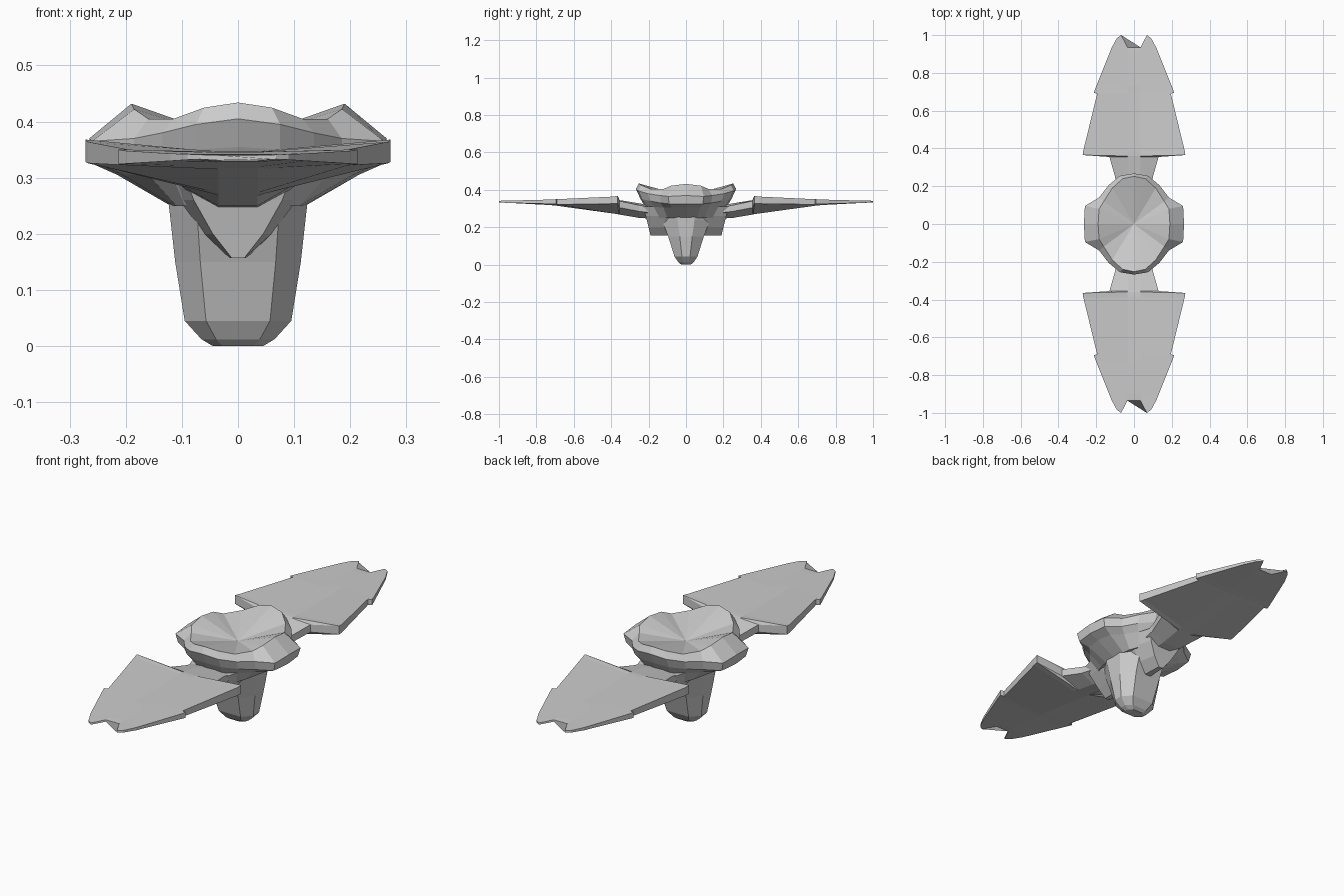
import bpy, bmesh


def finish(name, bm):
    bmesh.ops.remove_doubles(bm, verts=bm.verts, dist=0.0005)
    bmesh.ops.recalc_face_normals(bm, faces=bm.faces)
    me = bpy.data.meshes.new(name)
    bm.to_mesh(me)
    bm.free()
    ob = bpy.data.objects.new(name, me)
    bpy.context.collection.objects.link(ob)
    return ob


def ring_from_quarter(quarter):
    """Mirror a quarter outline (from +x round to +y) into a closed ring."""
    half = quarter + [(-x, y, z) for x, y, z in reversed(quarter) if x > 0]
    return half + [(x, -y, z) for x, y, z in reversed(half) if y > 0]


def loft(name, rings, end_point=None):
    bm = bmesh.new()
    loops = [[bm.verts.new(p) for p in r] for r in rings]
    n = len(loops[0])
    for a, b in zip(loops, loops[1:]):
        for i in range(n):
            j = (i + 1) % n
            bm.faces.new((a[i], a[j], b[j], b[i]))
    bm.faces.new(loops[0])
    if end_point:
        c = bm.verts.new(end_point)
        for i in range(n):
            bm.faces.new((loops[-1][i], loops[-1][(i + 1) % n], c))
    else:
        bm.faces.new(loops[-1])
    return finish(name, bm)


# Tapered stem, wider across x than y
def stem_ring(hx, hy, z):
    return ring_from_quarter([(hx, 0.35 * hy, z), (0.6 * hx, hy, z)])


loft("stem", [stem_ring(*s) for s in (
    (0.045, 0.025, 0.0), (0.065, 0.04, 0.012), (0.095, 0.062, 0.045),
    (0.112, 0.095, 0.15), (0.122, 0.13, 0.24), (0.13, 0.15, 0.31))])


# Keel-shaped base that swells front and back under the bowl
def keel_ring(hx, hy, z):
    return ring_from_quarter([(hx, 0.55 * hy, z), (0.75 * hx, hy, z)])


loft("keel", [keel_ring(*s) for s in (
    (0.015, 0.19, 0.157), (0.06, 0.2, 0.2),
    (0.105, 0.215, 0.26), (0.13, 0.23, 0.31))])

# Four-lobed bowl: underside, outer lip, raised rim, dished centre
neck = [(0.12, 0, 0.25), (0.115, 0.06, 0.25), (0.11, 0.10, 0.25),
        (0.095, 0.14, 0.25), (0.05, 0.17, 0.25), (0, 0.18, 0.25)]
under = [(0.215, 0, 0.305), (0.205, 0.075, 0.305), (0.16, 0.12, 0.305),
         (0.12, 0.17, 0.31), (0.065, 0.215, 0.315), (0, 0.225, 0.32)]
lower_lip = [(0.26, 0, 0.325), (0.25, 0.09, 0.325), (0.185, 0.135, 0.33),
             (0.135, 0.19, 0.34), (0.075, 0.235, 0.35), (0, 0.245, 0.355)]
upper_lip = [(0.265, 0, 0.37), (0.26, 0.095, 0.365), (0.185, 0.14, 0.37),
             (0.135, 0.205, 0.38), (0.075, 0.255, 0.395), (0, 0.268, 0.405)]
rim = [(0.19, 0, 0.432), (0.185, 0.08, 0.422), (0.16, 0.12, 0.405),
       (0.115, 0.19, 0.405), (0.06, 0.24, 0.425), (0, 0.252, 0.434)]
loft("bowl", [ring_from_quarter(q) for q in
              (neck, under, lower_lip, upper_lip, rim)], (0, 0, 0.365))

# Leaf rows: centre y, edge y, edge x, centre top, edge top, edge bottom, keel z
ROWS = [
    (0.16, 0.16, 0.09, 0.31, 0.30, 0.275, 0.245),
    (0.25, 0.25, 0.10, 0.328, 0.318, 0.285, 0.25),
    (0.355, 0.355, 0.13, 0.345, 0.34, 0.305, 0.268),
    (0.36, 0.365, 0.272, 0.346, 0.368, 0.328, 0.269),
    (0.385, 0.39, 0.268, 0.347, 0.364, 0.326, 0.273),
    (0.69, 0.69, 0.195, 0.346, 0.35, 0.322, 0.315),
    (0.695, 0.695, 0.213, 0.346, 0.35, 0.324, 0.316),
    (0.73, 0.73, 0.2, 0.346, 0.348, 0.325, 0.319),
    (0.90, 0.93, 0.12, 0.342, 0.343, 0.33, 0.328),
    (0.92, 0.985, 0.09, 0.341, 0.342, 0.332, 0.33),
    (0.935, 1.0, 0.068, 0.34, 0.341, 0.333, 0.331),
]


def leaf(name, side):
    sections = []
    for yc, ye, x, tc, te, be, k in ROWS:
        xi = 0.035
        sec = [(-x, ye, te), (-xi, yc, tc), (xi, yc, tc), (x, ye, te),
               (x, ye, be), (xi, yc, k), (-xi, yc, k), (-x, ye, be)]
        sections.append([(side * px, side * py, pz) for px, py, pz in sec])
    return loft(name, sections)


# Matching broad leaves at the front and back
leaf("back_leaf", 1)
leaf("front_leaf", -1)
